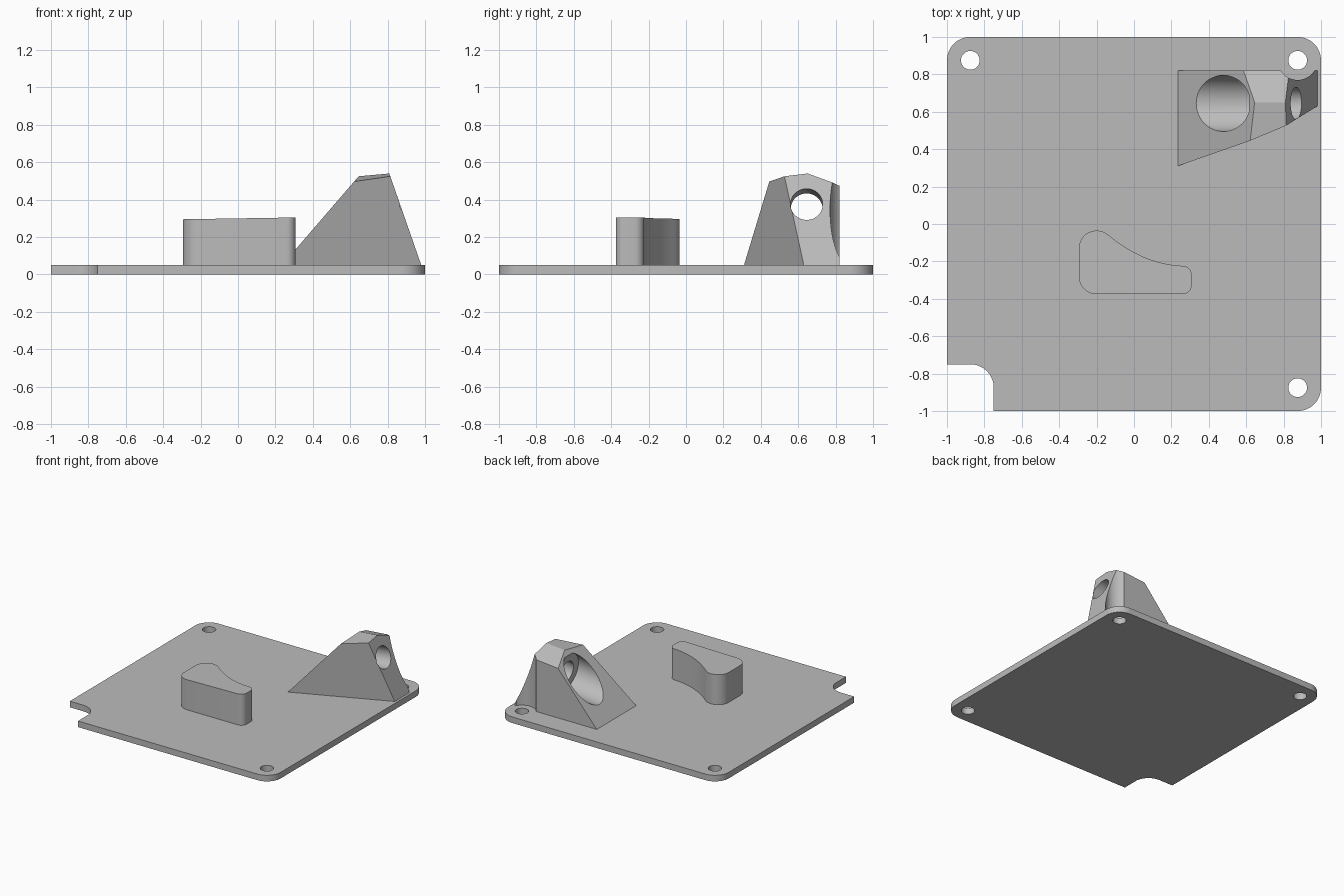
import bpy, bmesh, math
from mathutils import Vector, Matrix

if "Cube" in bpy.data.objects:
    bpy.data.objects.remove(bpy.data.objects["Cube"])

grey = bpy.data.materials.new("matte grey")
grey.use_nodes = True
colour = (0.5, 0.5, 0.5, 1)
grey.diffuse_color = colour
grey.node_tree.nodes["Principled BSDF"].inputs["Base Color"].default_value = colour


def make_object(name, bm):
    bmesh.ops.recalc_face_normals(bm, faces=bm.faces)
    mesh = bpy.data.meshes.new(name)
    bm.to_mesh(mesh)
    bm.free()
    mesh.materials.append(grey)
    obj = bpy.data.objects.new(name, mesh)
    bpy.context.collection.objects.link(obj)
    return obj


def arc(cx, cy, r, start, end, steps=12):
    angles = [math.radians(start + (end - start) * i / steps) for i in range(steps + 1)]
    return [(cx + r * math.cos(a), cy + r * math.sin(a)) for a in angles]


def extrude(name, outline, z0, z1, tilt=0):
    """Prism from an outline; the top may rise along x."""
    bm = bmesh.new()
    low = [bm.verts.new((x, y, z0)) for x, y in outline]
    high = [bm.verts.new((x, y, z1 + tilt * x)) for x, y in outline]
    bm.faces.new(low[::-1])
    bm.faces.new(high)
    n = len(outline)
    for i in range(n):
        j = (i + 1) % n
        bm.faces.new((low[i], low[j], high[j], high[i]))
    return make_object(name, bm)


def drill(obj, start, end, radius):
    """Cut a round bore between two points."""
    start, end = Vector(start), Vector(end)
    axis = end - start
    bm = bmesh.new()
    turn = axis.to_track_quat('Z', 'Y').to_matrix().to_4x4()
    bmesh.ops.create_cone(bm, cap_ends=True, segments=64, radius1=radius, radius2=radius,
                          depth=axis.length, matrix=Matrix.Translation((start + end) / 2) @ turn)
    cutter = make_object("bore_cutter", bm)
    cutter.hide_render = True
    mod = obj.modifiers.new("bore", 'BOOLEAN')
    mod.operation, mod.solver, mod.object = 'DIFFERENCE', 'EXACT', cutter
    bpy.context.view_layer.objects.active = obj
    bpy.ops.object.modifier_apply(modifier=mod.name)
    bpy.data.objects.remove(cutter)


def finish(obj):
    bpy.ops.object.select_all(action='DESELECT')
    obj.select_set(True)
    bpy.context.view_layer.objects.active = obj
    bpy.ops.object.shade_smooth_by_angle(angle=math.radians(25))


# Base plate with rounded corners, a notch and three screw holes
THICK, R, C = 0.05, 0.125, 0.875
outline = [(-0.75, -1)] + arc(C, -C, R, -90, 0) + arc(C, C, R, 0, 90) + arc(-C, C, R, 90, 180)
outline += [(-1, -0.75)] + arc(-C, -C, R, 90, 0)
plate = extrude("base_plate", outline, 0, THICK)
for x, y in ((C, C), (-C, C), (C, -C)):
    drill(plate, (x, y, -0.1), (x, y, 0.2), 0.05)
finish(plate)

# Curved block: round shoulder, concave sweep and rounded end
shoulder = arc(-0.2, -0.13, 0.095, 180, 50)
p0, p1, p2 = Vector(shoulder[-1]), Vector((0.05, -0.215)), Vector((0.26, -0.224))
sweep = [tuple(p0 * (1 - t) ** 2 + p1 * 2 * t * (1 - t) + p2 * t * t)
         for t in (i / 16 for i in range(1, 16))]
outline = shoulder + sweep + arc(0.26, -0.272, 0.048, 90, 0, 8)
outline += arc(0.26, -0.327, 0.048, 0, -90, 8) + arc(-0.2, -0.28, 0.095, -90, -180)
block = extrude("curved_block", outline, THICK, 0.3, 0.016)
finish(block)

# Angled bracket: a box trimmed by its sloping planes
bm = bmesh.new()
bmesh.ops.create_cube(bm, size=1, matrix=Matrix.Translation((0.6, 0.41, 0.45))
                      @ Matrix.Diagonal((1.2, 0.82, 0.8, 1)))
ridge_a, ridge_b = Vector((0.645, 0.65, 0.525)), Vector((0.809, 0.65, 0.54))
toe, heel = Vector((0.235, 0.31, THICK)), Vector((0.98, 0.63, THICK))
brow = Vector((0.62, 0.445, 0.497))
planes = [
    (toe, toe + Vector((0, 1, 0)), ridge_a),                # ramp
    (heel, heel + Vector((0, 1, 0)), ridge_b),              # steep end
    (toe, heel, brow),                                      # leaning front
    (ridge_a, ridge_b, brow),                               # front roof
    (ridge_a, ridge_b, Vector((0.585, 0.82, 0.456))),       # back roof
]
inside = Vector((0.65, 0.65, 0.25))
for a, b, c in planes:
    normal = (b - a).cross(c - a).normalized()
    if normal.dot(inside - a) > 0:
        normal = -normal
    cut = bmesh.ops.bisect_plane(bm, geom=bm.verts[:] + bm.edges[:] + bm.faces[:],
                                 plane_co=a, plane_no=normal, clear_outer=True)
    edges = [e for e in cut["geom_cut"] if isinstance(e, bmesh.types.BMEdge)]
    bmesh.ops.contextual_create(bm, geom=edges)
bracket = make_object("angled_bracket", bm)

# Stepped bore through the bracket and clearance for the corner screw
tilt = math.radians(6.5)
axis = Vector((math.cos(tilt), 0, math.sin(tilt)))
mid = Vector((0.63, 0.645, 0.348))
drill(bracket, mid - axis * 0.8, mid, 0.15)
drill(bracket, mid - axis * 0.1, mid + axis * 0.6, 0.086)
drill(bracket, (C, C, 0), (C, C, 1), 0.105)
finish(bracket)
